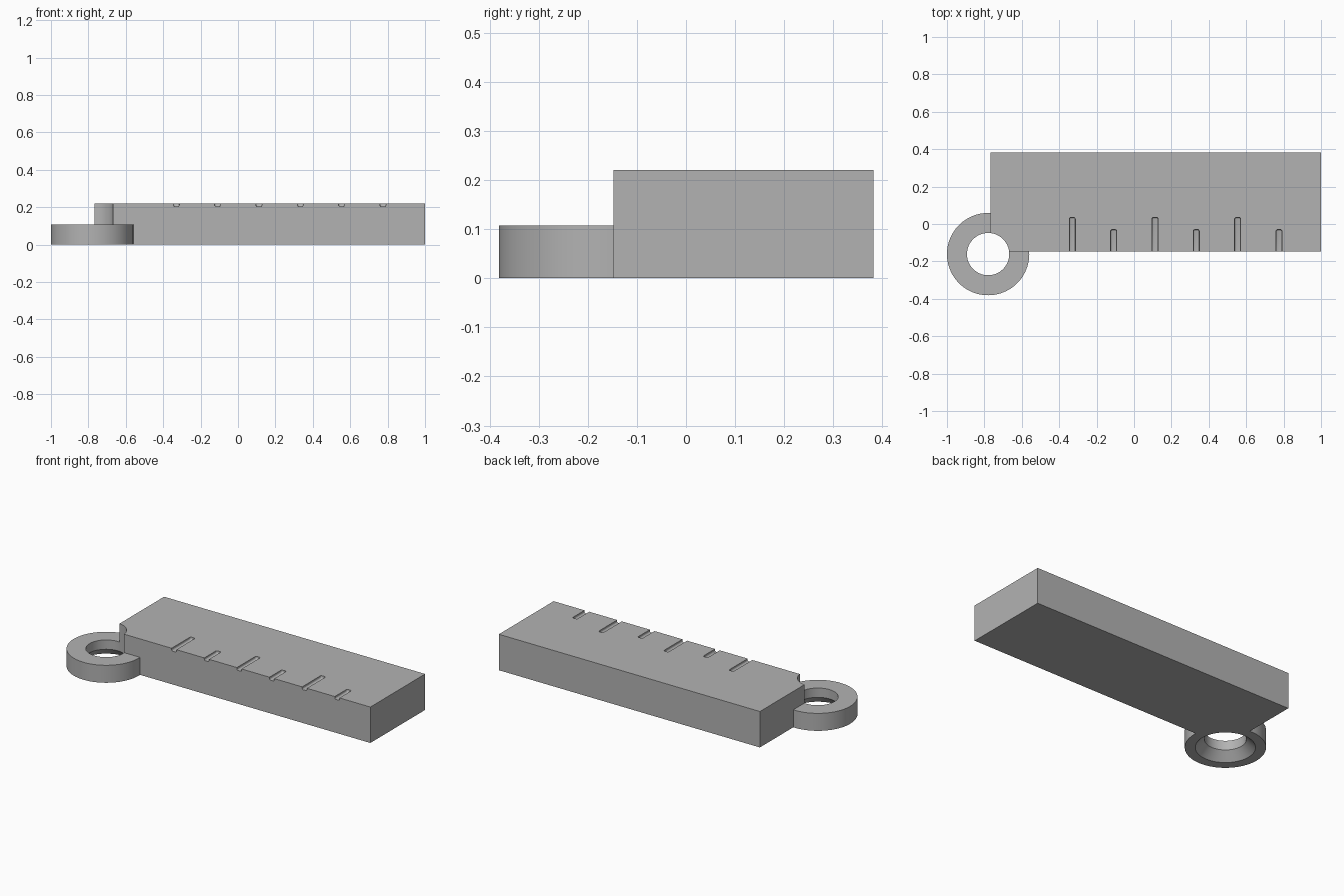
import bpy, bmesh, math
from mathutils import Matrix, Vector

default = bpy.data.objects.get("Cube")
if default:
    bpy.data.objects.remove(default, do_unlink=True)

grey = bpy.data.materials.new("plain grey")
grey.use_nodes = True
colour = (0.45, 0.45, 0.45, 1)
grey.diffuse_color = colour
grey.node_tree.nodes["Principled BSDF"].inputs["Base Color"].default_value = colour

HEIGHT, FRONT, BACK = 0.22, -0.148, 0.382
EYE = Vector((-0.78, -0.161, 0))


def finish(name, bm):
    bmesh.ops.recalc_face_normals(bm, faces=bm.faces)
    mesh = bpy.data.meshes.new(name)
    bm.to_mesh(mesh)
    bm.free()
    mesh.materials.append(grey)
    obj = bpy.data.objects.new(name, mesh)
    bpy.context.collection.objects.link(obj)
    return obj


def box(name, low, high, rounding=0):
    bm = bmesh.new()
    low, high = Vector(low), Vector(high)
    size = Matrix.Diagonal((*(high - low), 1))
    bmesh.ops.create_cube(bm, size=1, matrix=Matrix.Translation((low + high) / 2) @ size)
    if rounding:
        bmesh.ops.bevel(bm, geom=bm.edges[:], offset=rounding, segments=3,
                        profile=0.5, affect='EDGES')
    return finish(name, bm)


def turned(name, profile, sides=96):
    """Solid of revolution about the eye axis from (radius, z) points."""
    bm = bmesh.new()
    loops = []
    for r, z in profile:
        angles = [2 * math.pi * i / sides for i in range(sides)]
        loops.append([bm.verts.new(EYE + Vector((r * math.cos(a), r * math.sin(a), z)))
                      for a in angles])
    for a, b in zip(loops, loops[1:]):
        for i in range(sides):
            j = (i + 1) % sides
            bm.faces.new((a[i], a[j], b[j], b[i]))
    bm.faces.new(loops[0])
    bm.faces.new(loops[-1])
    return finish(name, bm)


def combine(target, tool, operation):
    tool.hide_render = True
    mod = target.modifiers.new(tool.name, 'BOOLEAN')
    mod.operation, mod.object, mod.solver = operation, tool, 'EXACT'
    bpy.ops.object.select_all(action='DESELECT')
    target.select_set(True)
    bpy.context.view_layer.objects.active = target
    bpy.ops.object.modifier_apply(modifier=mod.name)
    bpy.data.objects.remove(tool, do_unlink=True)


# Block with the hanging ring at its front corner
body = box("block_with_ring", (-0.768, FRONT, 0), (1, BACK, HEIGHT))
combine(body, turned("ring", [(0.22, 0), (0.22, 0.107)]), 'UNION')

# Through hole, countersunk from underneath
combine(body, turned("hole_cutter", [(0.173, -0.01), (0.113, 0.05), (0.113, 0.3)]), 'DIFFERENCE')

# Alternating long and short measuring grooves
for i in range(6):
    x = -0.33 + i * 0.221
    end = -0.03 if i % 2 else 0.035
    groove = box("groove_cutter", (x - 0.016, FRONT - 0.05, HEIGHT - 0.016),
                 (x + 0.016, end, HEIGHT + 0.05), 0.008)
    combine(body, groove, 'DIFFERENCE')

# Smooth round walls, crisp edges
body.select_set(True)
bpy.context.view_layer.objects.active = body
bpy.ops.object.shade_smooth_by_angle(angle=math.radians(30))
